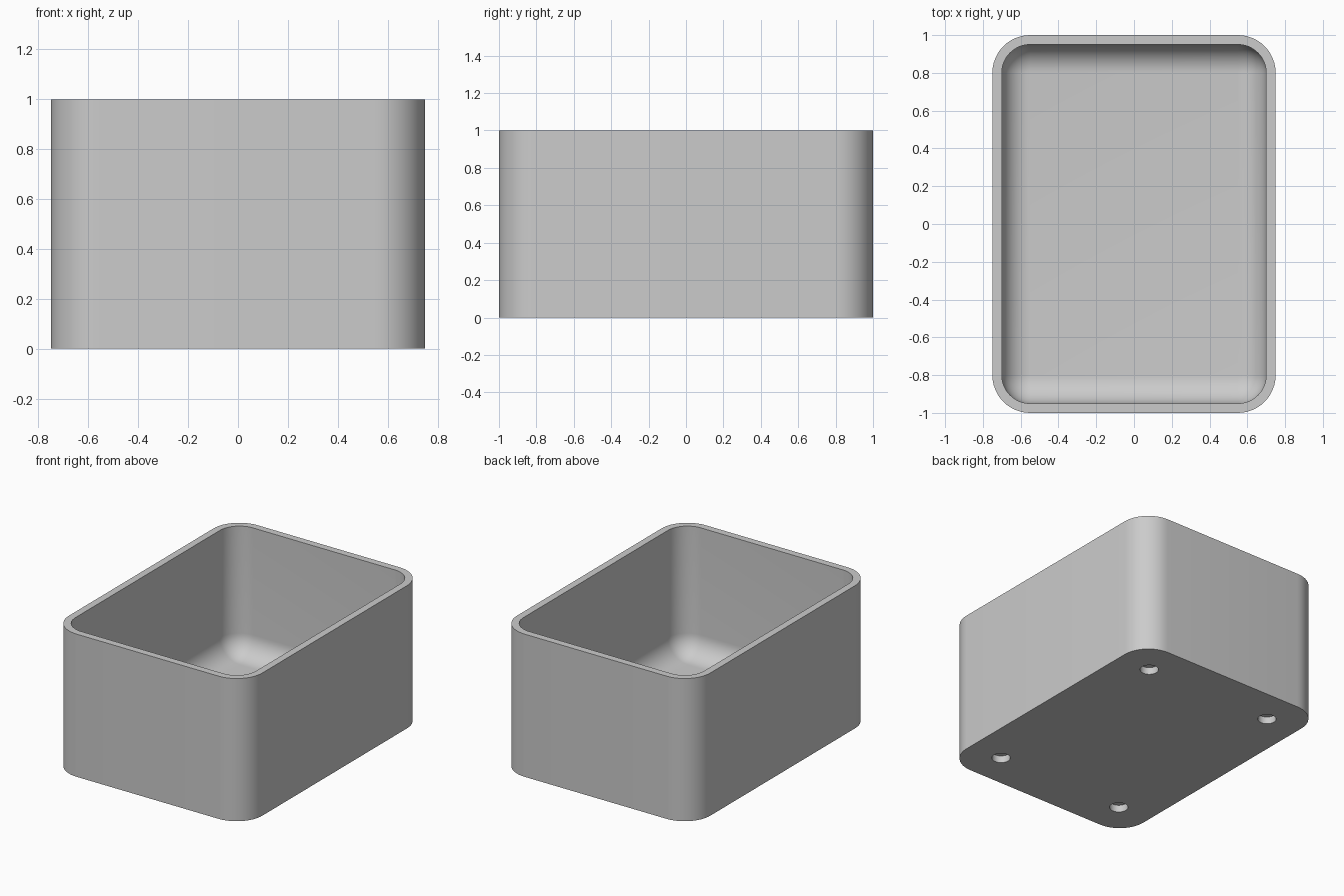
import bpy
import bmesh
import math

cube = bpy.data.objects.get("Cube")
if cube:
    bpy.data.objects.remove(cube, do_unlink=True)

SIZE = (1.5, 2.0, 1.0)
WALL, FLOOR = 0.05, 0.1
OUTER_R, INNER_R, FLOOR_R = 0.2, 0.15, 0.15
ARC = 12

# Plain grey finish
grey = bpy.data.materials.new("plain grey")
grey.use_nodes = True
colour = (0.6, 0.6, 0.6, 1)
grey.diffuse_color = colour
grey.node_tree.nodes["Principled BSDF"].inputs["Base Color"].default_value = colour


def ring(bm, inset, radius, z):
    """Rounded rectangle of vertices at height z."""
    cx, cy = SIZE[0] / 2 - inset - radius, SIZE[1] / 2 - inset - radius
    verts = []
    for q, (sx, sy) in enumerate([(1, 1), (-1, 1), (-1, -1), (1, -1)]):
        for i in range(ARC + 1):
            a = math.pi / 2 * (q + i / ARC)
            verts.append(bm.verts.new((sx * cx + radius * math.cos(a),
                                       sy * cy + radius * math.sin(a), z)))
    return verts


# Box shell: outer wall, rim, inner wall, floor fillet
bm = bmesh.new()
rings = [ring(bm, 0, OUTER_R, 0), ring(bm, 0, OUTER_R, SIZE[2]),
         ring(bm, WALL, INNER_R, SIZE[2])]
for i in range(ARC + 1):
    a = math.pi / 2 * i / ARC
    shrink = FLOOR_R * (1 - math.cos(a))
    rings.append(ring(bm, WALL + shrink, INNER_R - shrink,
                      FLOOR + FLOOR_R * (1 - math.sin(a))))
for low, high in zip(rings, rings[1:]):
    n = len(low)
    for i in range(n):
        j = (i + 1) % n
        bm.faces.new((low[i], low[j], high[j], high[i]))
bm.faces.new(rings[0][::-1])
bm.faces.new(rings[-1])
bmesh.ops.remove_doubles(bm, verts=bm.verts, dist=0.0001)
bmesh.ops.recalc_face_normals(bm, faces=bm.faces)
mesh = bpy.data.meshes.new("open_box")
bm.to_mesh(mesh)
bm.free()
box = bpy.data.objects.new("open_box", mesh)
bpy.context.collection.objects.link(box)
mesh.materials.append(grey)

# Four shallow round holes in the underside
bm = bmesh.new()
for x in (-0.5, 0.5):
    for y in (-0.75, 0.75):
        hole = bmesh.ops.create_cone(bm, cap_ends=True, segments=32,
                                     radius1=0.06, radius2=0.06, depth=0.1)
        bmesh.ops.translate(bm, verts=hole["verts"], vec=(x, y, 0))
cut_mesh = bpy.data.meshes.new("hole_cutter")
bm.to_mesh(cut_mesh)
bm.free()
cut_mesh.materials.append(grey)
cutter = bpy.data.objects.new("hole_cutter", cut_mesh)
bpy.context.collection.objects.link(cutter)
cutter.hide_render = True

cut = box.modifiers.new("underside_holes", "BOOLEAN")
cut.operation = "DIFFERENCE"
cut.solver = "EXACT"
cut.object = cutter
bpy.ops.object.select_all(action="DESELECT")
bpy.context.view_layer.objects.active = box
box.select_set(True)
bpy.ops.object.modifier_apply(modifier=cut.name)
bpy.data.objects.remove(cutter, do_unlink=True)
bpy.ops.object.shade_smooth_by_angle(angle=math.radians(35))
